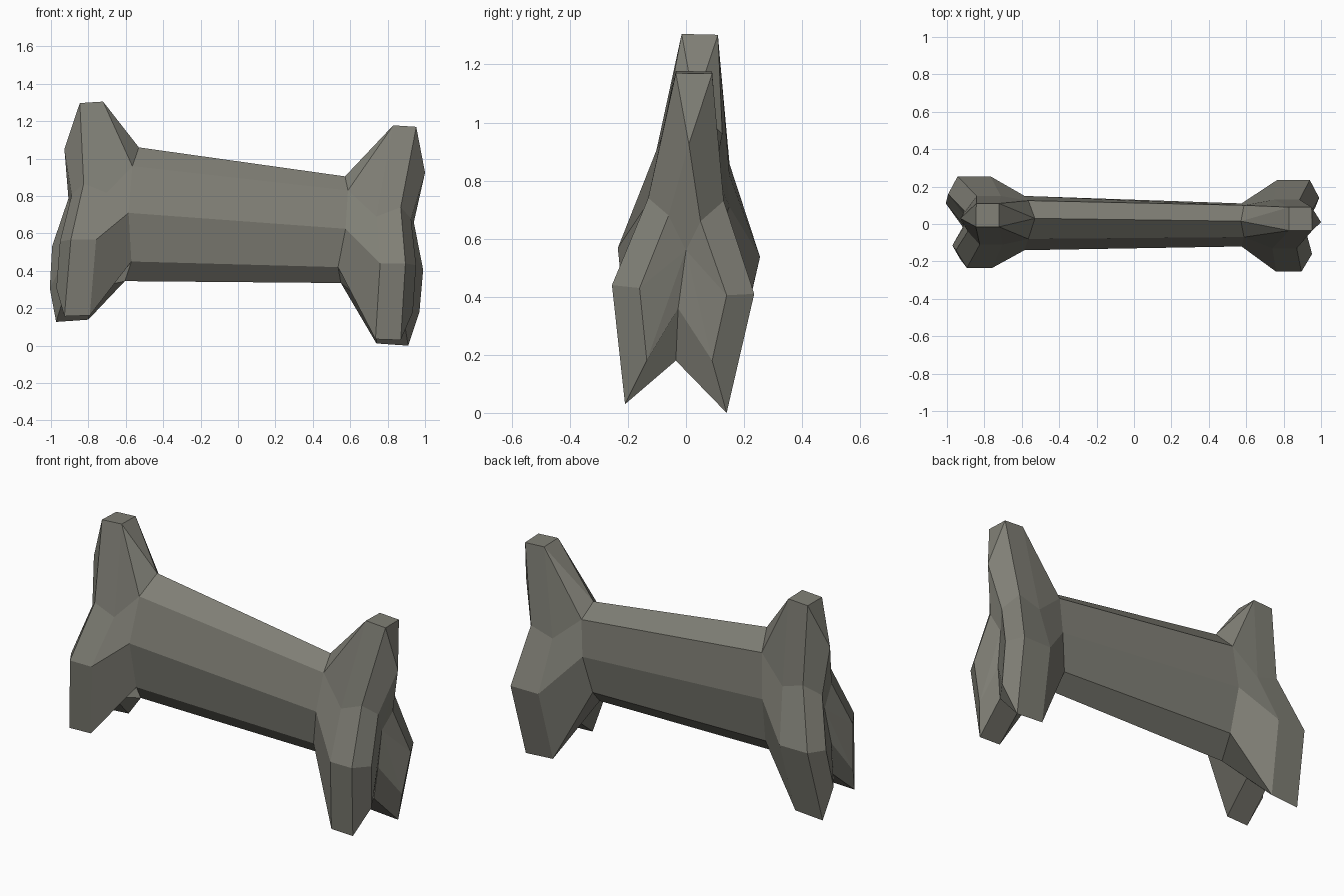
import bpy, bmesh

if "Cube" in bpy.data.objects:
    bpy.data.objects.remove(bpy.data.objects["Cube"])

# Cross-section order: top front, kink front, wide front, foot front, notch,
# foot back, wide back, kink back, top back
INNER = [(.83, -.035, 1.178), (.74, -.13, .69), (.76, -.255, .44), (.735, -.21, .035),
         (.74, -.035, .18), (.74, .14, .012), (.765, .235, .41), (.75, .13, .69), (.83, .09, 1.175)]
OUTER = [(.953, -.035, 1.17), (.87, -.13, .74), (.895, -.255, .44), (.87, -.21, .03),
         (.88, -.035, .18), (.91, .14, 0), (.94, .235, .41), (.885, .13, .73), (.95, .09, 1.168)]
BULGE = [(1, .01, .925), (.925, -.06, .68), (.952, -.16, .43), (.935, -.135, .18),
         (.90, -.027, .36), (.97, .09, .18), (.99, .14, .405), (.94, .05, .66), (1, .01, .925)]
CENTRE = (.905, 0, .56)


def shaft_ring(xs, zs, front, back, mid):
    """Eight-sided shaft section; the ridge is doubled to match the knuckle rings."""
    pts = [(xs[0], mid, zs[0])]
    pts += [(xs[i + 1], front[i], zs[i + 1]) for i in range(3)]
    pts += [(xs[4], -.01, zs[4])]
    pts += [(xs[i + 1], back[i], zs[i + 1]) for i in (2, 1, 0)]
    return pts + [pts[0]]


def to_left(p):
    """Mirror a knuckle point to the left end, raised and leaning inward."""
    x, y, z = p
    return (-x + .145 * (z - .43), y + .02, z + .127)


bm = bmesh.new()


def add_ring(pts):
    return [bm.verts.new(p) for p in pts]


def bridge(a, b, split=False):
    for i in range(len(a)):
        j = (i + 1) % len(a)
        if a[i].co == a[j].co:              # doubled point on the first ring
            bm.faces.new((a[i], b[j], b[i]))
        elif b[i].co == b[j].co:            # doubled point on the second ring
            bm.faces.new((a[i], a[j], b[i]))
        elif split and i == 0:              # shoulder runs up to the top corner
            bm.faces.new((a[0], a[1], b[0]))
            bm.faces.new((a[1], b[1], b[0]))
        elif split and i == 7:
            bm.faces.new((a[7], a[8], b[8]))
            bm.faces.new((a[7], b[8], b[7]))
        else:
            bm.faces.new((a[i], a[j], b[j], b[i]))


# Shaft
right = add_ring(shaft_ring((.572, .588, .575, .535, .55), (.905, .83, .625, .42, .335),
                            (-.07, -.12, -.085), (.10, .11, .075), .015))
left = add_ring(shaft_ring((-.53, -.565, -.585, -.57, -.605), (1.06, .96, .71, .45, .345),
                           (-.08, -.14, -.10), (.125, .15, .10), .03))
bridge(left, right)

# Three-lobed knuckle at each end
for start, place in ((right, lambda p: p), (left, to_left)):
    rings = [start] + [add_ring([place(p) for p in r]) for r in (INNER, OUTER, BULGE)]
    for k in range(3):
        bridge(rings[k], rings[k + 1], split=(k == 0))
    hub = bm.verts.new(place(CENTRE))
    for i in range(8):
        bm.faces.new((rings[3][i], rings[3][i + 1], hub))

bmesh.ops.remove_doubles(bm, verts=bm.verts, dist=.0005)
bmesh.ops.recalc_face_normals(bm, faces=bm.faces)
mesh = bpy.data.meshes.new("bone")
bm.to_mesh(mesh)
bm.free()

mat = bpy.data.materials.new("warm grey")
mat.diffuse_color = (.215, .212, .18, 1)
mat.use_nodes = True
mat.node_tree.nodes["Principled BSDF"].inputs["Base Color"].default_value = mat.diffuse_color
mesh.materials.append(mat)
bpy.context.collection.objects.link(bpy.data.objects.new("bone", mesh))
